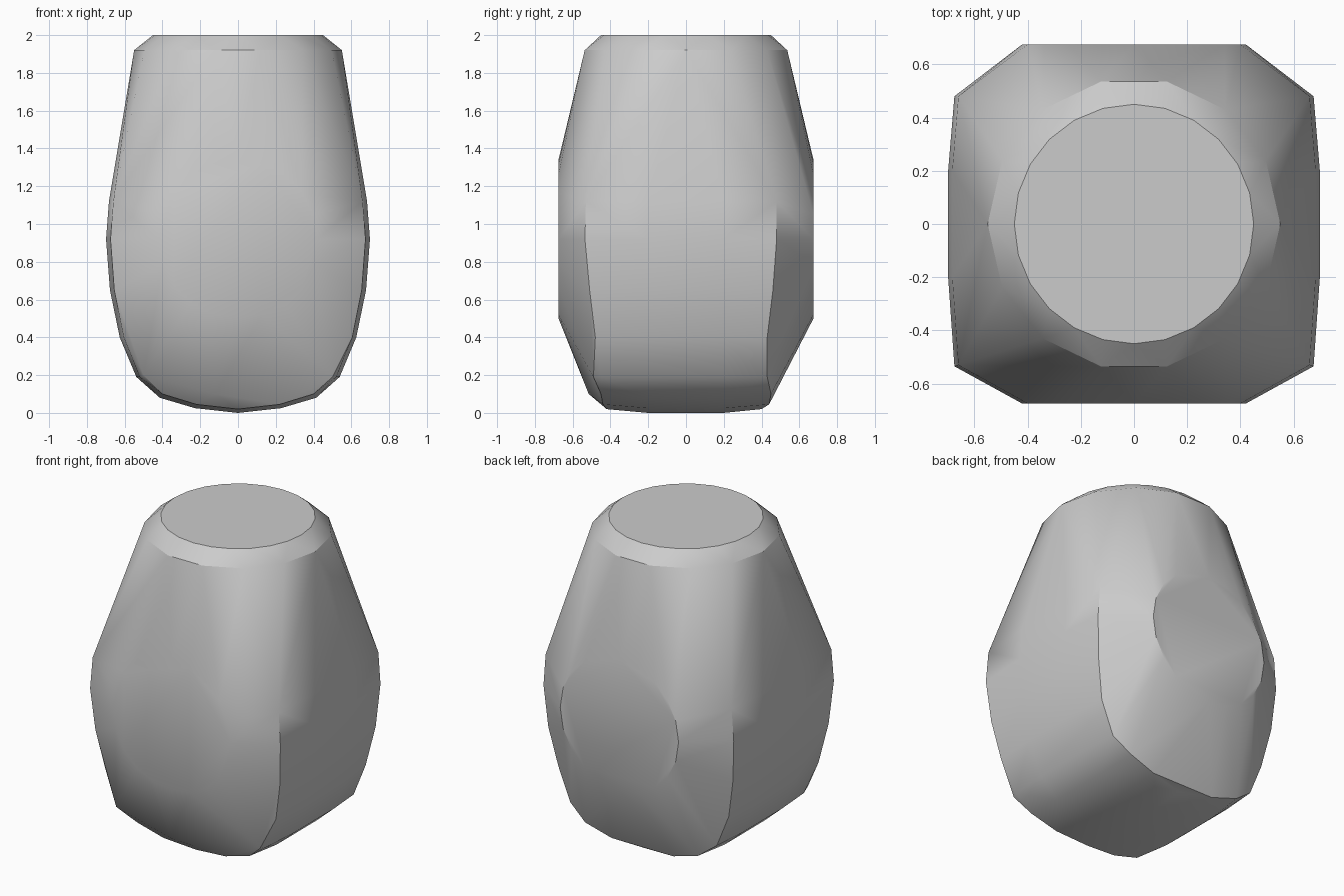
import bpy, bmesh
from math import sin, cos, tau, radians

cube = bpy.data.objects.get("Cube")
if cube:
    bpy.data.objects.remove(cube, do_unlink=True)

grey = bpy.data.materials.new("plain grey")
grey.use_nodes = True
colour = (0.6, 0.6, 0.6, 1)
grey.diffuse_color = colour
grey.node_tree.nodes["Principled BSDF"].inputs["Base Color"].default_value = colour

bm = bmesh.new()


def ring(radius, count, place):
    """Circle of points, laid out by a placing function."""
    for i in range(count):
        a = tau * i / count
        bm.verts.new(place(radius * cos(a), radius * sin(a)))


# Flat round top and its bevelled shoulder
ring(0.45, 24, lambda u, v: (u, v, 2.0))
ring(0.55, 14, lambda u, v: (u, v, 1.92))

# Flat round pads on the front and back
for y in (-0.675, 0.675):
    ring(0.42, 20, lambda u, v: (u, y, 0.92 + v))

# Side and belly outline: half width, height, front edge, back edge
outline = [
    (0.66, 1.12, -0.53, 0.48),
    (0.675, 0.92, -0.535, 0.48),
    (0.655, 0.65, -0.51, 0.46),
    (0.605, 0.4, -0.48, 0.43),
    (0.52, 0.19, -0.45, 0.43),
    (0.4, 0.10, -0.45, 0.45),
    (0.22, 0.045, -0.44, 0.44),
    (0.0, 0.02, -0.42, 0.40),
]
for x, z, front, back in outline:
    for side in (-1, 1):
        for y in (front, back):
            bm.verts.new((side * x, y, z))
        # Gentle bulge across the middle
        for y in (-0.2, 0.2):
            bm.verts.new((side * (x * 1.035), y, z - (0.02 if z < 0.15 else 0)))

# Chin points under the front pad
for p in [(-0.5, -0.52, 0.2), (-0.12, -0.515, 0.1), (0.5, -0.49, 0.19)]:
    bm.verts.new(p)

# Wrap everything in one skin
hull = bmesh.ops.convex_hull(bm, input=bm.verts)
loose = {g for g in hull["geom_interior"] + hull["geom_unused"]
         if isinstance(g, bmesh.types.BMVert)}
bmesh.ops.delete(bm, geom=list(loose), context="VERTS")
bmesh.ops.dissolve_limit(bm, angle_limit=radians(1),
                         verts=bm.verts, edges=bm.edges)
bmesh.ops.recalc_face_normals(bm, faces=bm.faces)

mesh = bpy.data.meshes.new("body")
bm.to_mesh(mesh)
bm.free()
mesh.materials.append(grey)
body = bpy.data.objects.new("body", mesh)
bpy.context.collection.objects.link(body)

bpy.ops.object.select_all(action="DESELECT")
body.select_set(True)
bpy.context.view_layer.objects.active = body
bpy.ops.object.shade_smooth_by_angle(angle=radians(30))
